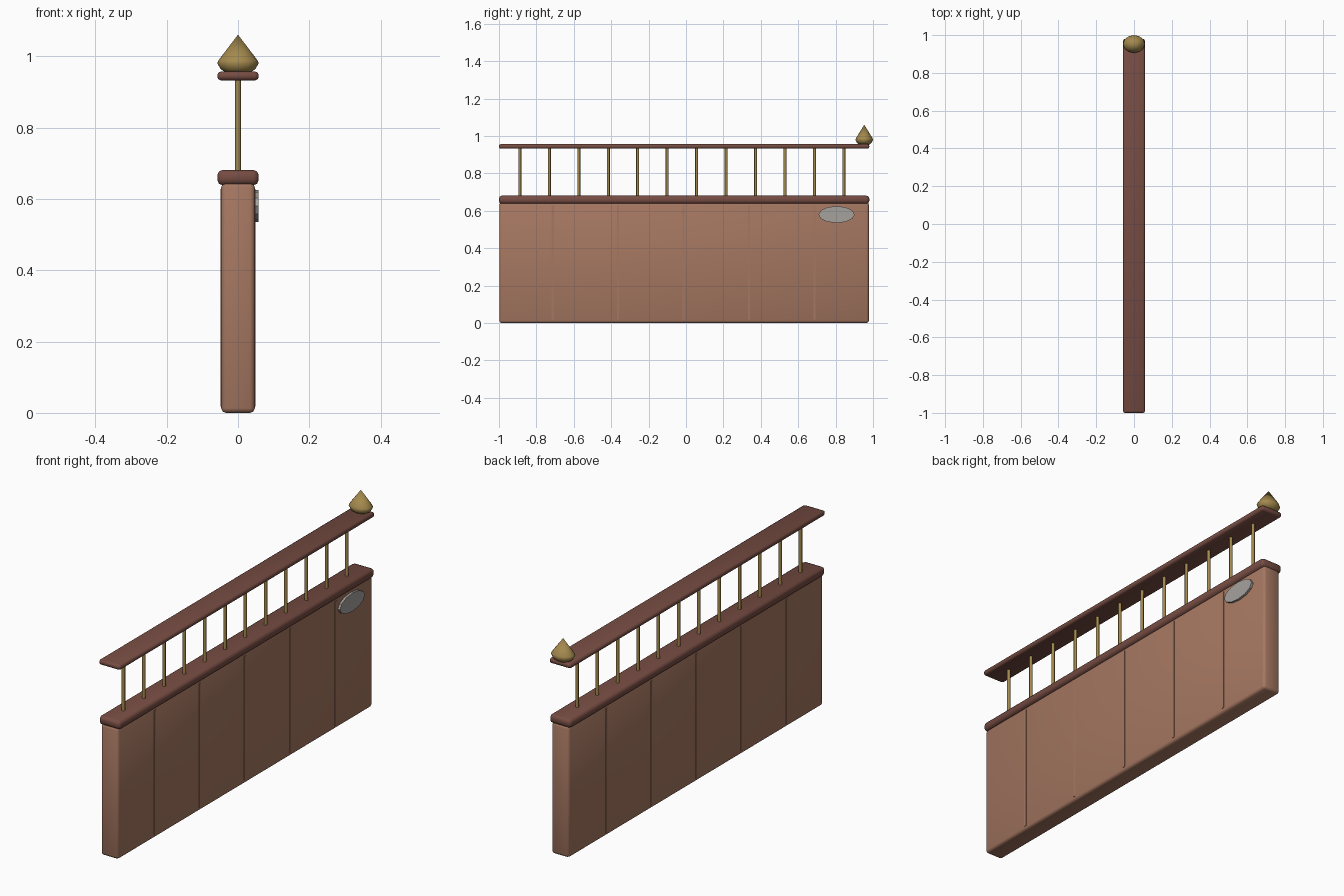
import bpy, bmesh, math
from mathutils import Matrix

if "Cube" in bpy.data.objects:
    bpy.data.objects.remove(bpy.data.objects["Cube"])


def material(name, rgb):
    m = bpy.data.materials.new(name)
    m.diffuse_color = (*rgb, 1)
    m.use_nodes = True
    m.node_tree.nodes["Principled BSDF"].inputs["Base Color"].default_value = m.diffuse_color
    return m


WOOD = material("light brown wood", (0.38, 0.185, 0.12))
RAIL = material("dark red wood", (0.18, 0.072, 0.055))
BRASS = material("aged brass", (0.37, 0.25, 0.075))
GREY = material("grey metal", (0.38, 0.36, 0.34))


def finish(name, bm, mat, angle=None):
    bmesh.ops.recalc_face_normals(bm, faces=bm.faces[:])
    me = bpy.data.meshes.new(name)
    bm.to_mesh(me)
    bm.free()
    me.materials.append(mat)
    ob = bpy.data.objects.new(name, me)
    bpy.context.collection.objects.link(ob)
    if angle:
        bpy.ops.object.select_all(action='DESELECT')
        ob.select_set(True)
        bpy.context.view_layer.objects.active = ob
        bpy.ops.object.shade_smooth_by_angle(angle=math.radians(angle))
    return ob


def box(name, lo, hi, mat, bevel=0.0):
    bm = bmesh.new()
    size = [b - a for a, b in zip(lo, hi)]
    mid = [(a + b) / 2 for a, b in zip(lo, hi)]
    bmesh.ops.create_cube(bm, size=1, matrix=Matrix.Translation(mid) @ Matrix.Diagonal((*size, 1)))
    if bevel:
        bmesh.ops.bevel(bm, geom=bm.edges[:], offset=bevel, segments=2, profile=0.5, affect='EDGES')
    return finish(name, bm, mat, 60 if bevel else None)


# Solid lower panel and the two rails
box("panel", (-0.047, -0.998, 0), (0.047, 0.978, 0.645), WOOD, 0.013)
box("lower_rail", (-0.058, -1.0, 0.638), (0.058, 0.98, 0.681), RAIL, 0.015)
box("hand_rail", (-0.058, -1.0, 0.932), (0.058, 0.98, 0.957), RAIL, 0.01)

# Thin upright battens over the plank joints, both sides
for i in range(5):
    y = -0.713 + i * 0.35
    for side, label in ((1, "right"), (-1, "left")):
        xs = sorted((side * 0.044, side * 0.0495))
        box(f"batten_{label}_{i + 1}", (xs[0], y - 0.006, 0.018), (xs[1], y + 0.006, 0.628), WOOD)

# Round balusters
for i in range(12):
    bm = bmesh.new()
    bmesh.ops.create_cone(bm, cap_ends=True, segments=8, radius1=0.008, radius2=0.008, depth=0.27,
                          matrix=Matrix.Translation((0, -0.888 + i * 0.1575, 0.806)))
    finish(f"baluster_{i + 1}", bm, BRASS, 60)

# Oval plaque on the right side
bm = bmesh.new()
bmesh.ops.create_cone(bm, cap_ends=True, segments=12, radius1=1, radius2=1, depth=1,
                      matrix=Matrix.Translation((0.051, 0.805, 0.58))
                      @ Matrix.Diagonal((0.014, 0.097, 0.045, 1))
                      @ Matrix.Rotation(math.pi / 2, 4, 'Y') @ Matrix.Rotation(math.pi / 2, 4, 'Z'))
finish("oval_plaque", bm, GREY)

# Pointed finial at the far end, a lathed teardrop slightly narrow in y
profile = [(0, 0.950), (0.034, 0.954), (0.049, 0.964), (0.058, 0.980), (0.055, 0.988), (0, 1.06)]
bm = bmesh.new()
verts = [bm.verts.new((r, 0, z)) for r, z in profile]
edges = [bm.edges.new(p) for p in zip(verts, verts[1:])]
bmesh.ops.spin(bm, geom=verts + edges, cent=(0, 0, 0), axis=(0, 0, 1), angle=math.tau, steps=12)
bmesh.ops.remove_doubles(bm, verts=bm.verts[:], dist=1e-4)
bmesh.ops.transform(bm, verts=bm.verts[:],
                    matrix=Matrix.Translation((0, 0.953, 0)) @ Matrix.Diagonal((1, 0.81, 1, 1)))
finish("finial", bm, BRASS, 50)
